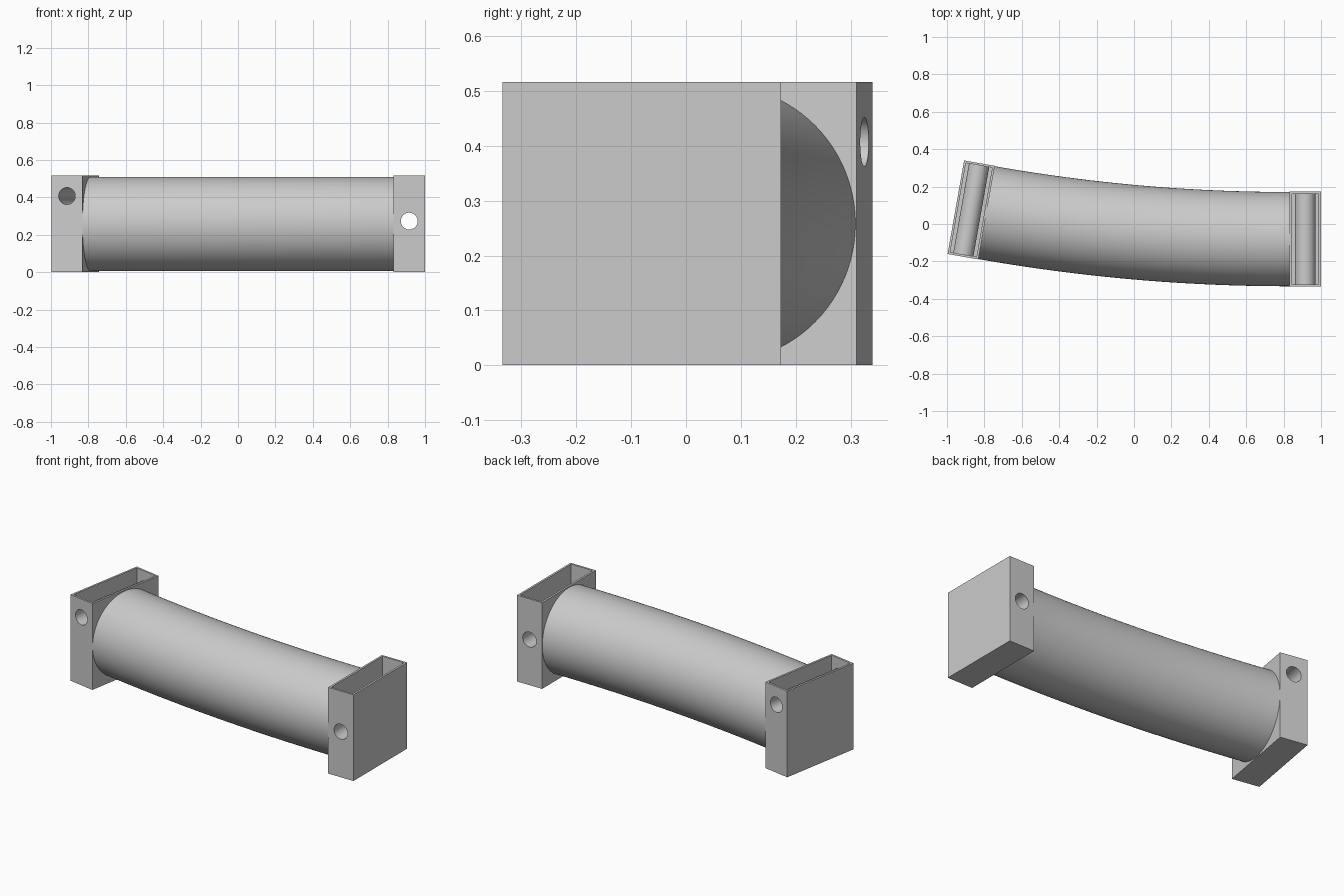
import bpy
import bmesh
from math import radians, sin, cos
from mathutils import Matrix, Vector

cube = bpy.data.objects.get("Cube")
if cube:
    bpy.data.objects.remove(cube, do_unlink=True)

grey = bpy.data.materials.new("plain grey")
grey.use_nodes = True
grey.diffuse_color = (0.6, 0.6, 0.6, 1)
grey.node_tree.nodes["Principled BSDF"].inputs["Base Color"].default_value = (0.6, 0.6, 0.6, 1)

WIDTH, LENGTH, HEIGHT = 0.167, 0.508, 0.516   # end box
WALL = 0.012
HOLE = 0.045
BEND = radians(10)
RADIUS = 0.252                                # arm
BEND_RADIUS = 9.33
START = Vector((0.832, -0.081, HEIGHT / 2))   # where the arm meets the left box


def add_object(name, bm):
    bmesh.ops.recalc_face_normals(bm, faces=bm.faces)
    mesh = bpy.data.meshes.new(name)
    bm.to_mesh(mesh)
    bm.free()
    mesh.materials.append(grey)
    obj = bpy.data.objects.new(name, mesh)
    bpy.context.collection.objects.link(obj)
    return obj


def block(name, size, centre):
    bm = bmesh.new()
    bmesh.ops.create_cube(bm, size=1, matrix=Matrix.Translation(centre) @ Matrix.Diagonal((*size, 1)))
    return add_object(name, bm)


def rod(name, radius, length, z):
    bm = bmesh.new()
    bmesh.ops.create_cone(bm, cap_ends=True, segments=48, radius1=radius, radius2=radius, depth=length,
                          matrix=Matrix.Translation((0, 0, z)) @ Matrix.Rotation(radians(90), 4, "X"))
    return add_object(name, bm)


def smooth(obj):
    bpy.ops.object.select_all(action="DESELECT")
    obj.select_set(True)
    bpy.context.view_layer.objects.active = obj
    bpy.ops.object.shade_smooth_by_angle(angle=radians(30))


def end_box(name, location, turn, hole_z):
    """Open-topped box with a sleeved cross hole."""
    box = block(name, (WIDTH, LENGTH, HEIGHT), (0, 0, HEIGHT / 2))
    tools = [
        (block("pocket_cutter", (WIDTH - 2 * WALL, LENGTH - 2 * WALL, HEIGHT), (0, 0, HEIGHT / 2 + WALL)), "DIFFERENCE"),
        (rod("sleeve_tool", HOLE + WALL * 0.8, LENGTH - WALL, hole_z), "UNION"),
        (rod("hole_cutter", HOLE, LENGTH * 1.2, hole_z), "DIFFERENCE"),
    ]
    for tool, operation in tools:
        tool.hide_render = True
        mod = box.modifiers.new(tool.name, "BOOLEAN")
        mod.operation, mod.solver, mod.object = operation, "EXACT", tool
    # Bake the cuts, then drop the tools
    graph = bpy.context.evaluated_depsgraph_get()
    baked = bpy.data.meshes.new_from_object(box.evaluated_get(graph))
    box.modifiers.clear()
    box.data = baked
    for tool, _ in tools:
        bpy.data.objects.remove(tool, do_unlink=True)
    box.location = location
    box.rotation_euler.z = turn
    smooth(box)


# Bent round arm: a circle spun about a distant vertical axis
bm = bmesh.new()
overlap = radians(0.04)
pivot = START + Vector((0, BEND_RADIUS, 0))
ring = bmesh.ops.create_circle(bm, cap_ends=True, segments=96, radius=RADIUS,
                               matrix=Matrix.Translation(START) @ Matrix.Rotation(radians(90), 4, "Y"))
bmesh.ops.rotate(bm, verts=ring["verts"], cent=pivot, matrix=Matrix.Rotation(overlap, 3, "Z"))
bmesh.ops.spin(bm, geom=bm.faces[:], cent=pivot, axis=(0, 0, 1),
               angle=-BEND - 2 * overlap, steps=32, use_duplicate=False)
smooth(add_object("curved_arm", bm))

# End boxes, one at each end of the arc
end_box("left_end_box", (START.x + WIDTH / 2, START.y, 0), 0, 0.273)
far_x = START.x - BEND_RADIUS * sin(BEND) - WIDTH / 2 * cos(BEND)
far_y = START.y + BEND_RADIUS * (1 - cos(BEND)) + WIDTH / 2 * sin(BEND)
end_box("right_end_box", (far_x, far_y, 0), -BEND, 0.407)
